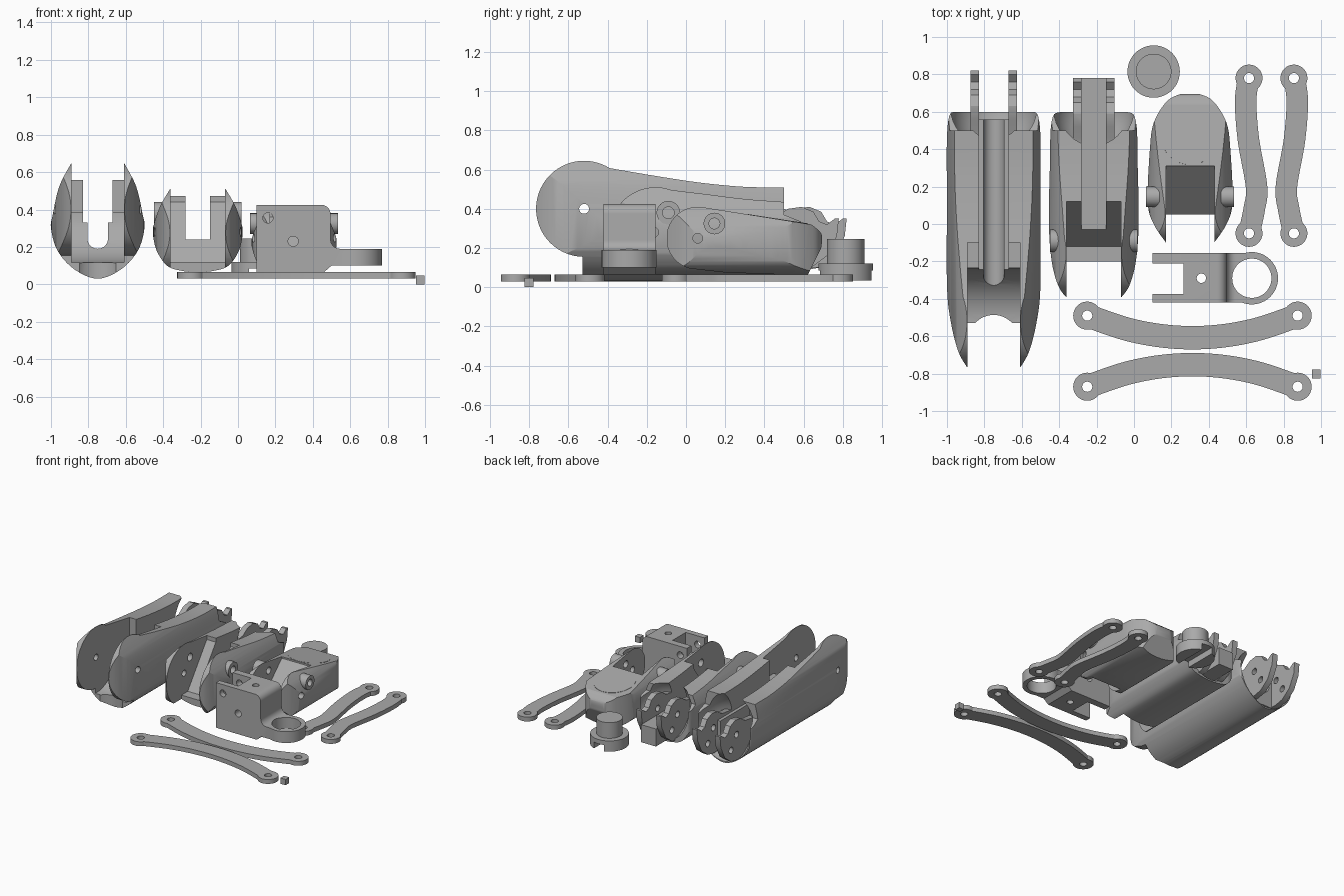
import bpy, bmesh, math
from mathutils import Matrix

cube = bpy.data.objects.get("Cube")
if cube:
    bpy.data.objects.remove(cube, do_unlink=True)

grey = bpy.data.materials.new("plain_grey")
grey.use_nodes = True
grey.diffuse_color = (0.4, 0.4, 0.4, 1)
grey.node_tree.nodes["Principled BSDF"].inputs["Base Color"].default_value = (0.4, 0.4, 0.4, 1)


# ---- helpers ----
def add_object(name, bm):
    bmesh.ops.recalc_face_normals(bm, faces=bm.faces)
    mesh = bpy.data.meshes.new(name)
    bm.to_mesh(mesh)
    bm.free()
    ob = bpy.data.objects.new(name, mesh)
    bpy.context.collection.objects.link(ob)
    return ob


def prism(axis, pts, lo, hi, name="cutter"):
    """Extrude a 2D outline along an axis; the outline uses the other two axes in order."""
    place = {"x": lambda a, b, t: (t, a, b),
             "y": lambda a, b, t: (a, t, b),
             "z": lambda a, b, t: (a, b, t)}[axis]
    bm = bmesh.new()
    ends = [[bm.verts.new(place(a, b, t)) for a, b in pts] for t in (lo, hi)]
    n = len(pts)
    for ring in ends:
        bm.faces.new(ring)
    for i in range(n):
        j = (i + 1) % n
        bm.faces.new((ends[0][i], ends[0][j], ends[1][j], ends[1][i]))
    return add_object(name, bm)


def arc(cx, cy, r, start=0, end=360, n=48):
    steps = n if end - start == 360 else n + 1
    ang = [math.radians(start + (end - start) * i / n) for i in range(steps)]
    return [(cx + r * math.cos(a), cy + r * math.sin(a)) for a in ang]


def rod(axis, a, b, r, lo, hi, name="cutter"):
    return prism(axis, arc(a, b, r), lo, hi, name)


def box(x0, x1, y0, y1, z0, z1):
    return prism("z", [(x0, y0), (x1, y0), (x1, y1), (x0, y1)], z0, z1)


def ellipsoid(centre, radii):
    bm = bmesh.new()
    bmesh.ops.create_uvsphere(bm, u_segments=40, v_segments=24, radius=1,
                              matrix=Matrix.Translation(centre) @ Matrix.Diagonal((*radii, 1)))
    return add_object("cutter", bm)


def combine(ob, other, op="DIFFERENCE"):
    mod = ob.modifiers.new("bool", "BOOLEAN")
    mod.operation, mod.solver, mod.object = op, "EXACT", other
    with bpy.context.temp_override(object=ob, active_object=ob):
        bpy.ops.object.modifier_apply(modifier=mod.name)
    bpy.data.objects.remove(other, do_unlink=True)


def spline(pts, n=5):
    """Smooth open curve through the points."""
    p = [pts[0]] + pts + [pts[-1]]
    out = []
    for i in range(1, len(p) - 2):
        for k in range(n):
            t = k / n
            out.append(tuple(0.5 * (2 * b + (c - a) * t + (2 * a - 5 * b + 4 * c - d) * t * t
                                    + (3 * b - a - 3 * c + d) * t ** 3)
                             for a, b, c, d in zip(p[i - 1], p[i], p[i + 1], p[i + 2])))
    return out + [pts[-1]]


def symmetric(cx, half):
    full = half + [(-a, b) for a, b in reversed(half[:-1])]
    return [(cx + a, b) for a, b in spline(full)]


def finish(ob):
    ob.data.materials.clear()
    ob.data.materials.append(grey)
    for face in ob.data.polygons:
        face.material_index = 0
    for other in bpy.context.selected_objects:
        other.select_set(False)
    ob.select_set(True)
    bpy.context.view_layer.objects.active = ob
    bpy.ops.object.shade_smooth_by_angle(angle=math.radians(28))


def hull(name, cx, section, plan, side):
    """Rounded shell: cross-section, plan and side outlines intersected."""
    ob = prism("y", symmetric(cx, section), -1, 1, name)
    combine(ob, prism("z", symmetric(cx, plan), -1, 1), "INTERSECT")
    combine(ob, prism("x", side, -2, 2), "INTERSECT")
    return ob


def lugs(ob, cx, inner, outer, dy):
    """Pair of hooked hinge plates at the rear."""
    pts = [(0.33, 0.1), (0.33, 0.34), (0.5, 0.36), (0.56, 0.4), (0.63, 0.41), (0.69, 0.385),
           (0.72, 0.335), (0.76, 0.32), (0.8, 0.35), (0.82, 0.35), (0.81, 0.26),
           (0.76, 0.16), (0.68, 0.1), (0.6, 0.085)]
    for s in (-1, 1):
        lo, hi = sorted((cx + s * inner, cx + s * outer))
        plate = prism("x", [(y + dy, z) for y, z in pts], lo, hi)
        for y, z in ((0.61, 0.29), (0.68, 0.19)):
            combine(plate, rod("x", y + dy, z, 0.025, lo - 0.1, hi + 0.1))
        combine(ob, plate, "UNION")


def bosses(ob, cx, y, z, r):
    for s in (-1, 1):
        lo, hi = sorted((cx + s * 0.165, cx + s * 0.235))
        combine(ob, rod("x", y, z, r, lo, hi), "UNION")
    combine(ob, rod("x", y, z, r * 0.5, cx - 0.4, cx + 0.4))


# ---- long finger segment ----
cx = -0.75
side = (arc(-0.52, 0.4, 0.245, 58, 268) + [(-0.53, 0), (0.6, 0), (0.6, 0.35), (0.5, 0.4)]
        + spline([(0.5, 0.51), (0.3, 0.512), (0.06, 0.535), (-0.2, 0.575)]))
seg = hull("long_segment", cx,
           [(0.14, 0.65), (0.205, 0.525), (0.24, 0.375), (0.25, 0.3), (0.215, 0.18),
            (0.125, 0.08), (0, 0.03)],
           [(0.14, -0.77), (0.19, -0.68), (0.23, -0.52), (0.25, -0.33), (0.25, 0.1),
            (0.245, 0.54), (0.18, 0.6), (0, 0.6)], side)
combine(seg, ellipsoid((cx, 0.63, 0.31), (0.235, 0.27, 0.27)))
lugs(seg, cx, 0.08, 0.125, 0)
combine(seg, box(cx - 0.08, cx + 0.08, 0.3, 0.56, 0.08, 0.33), "UNION")
combine(seg, rod("x", -0.52, 0.4, 0.285, cx - 0.14, cx + 0.14))
combine(seg, box(cx - 0.14, cx + 0.14, -1, -0.53, 0, 1))
combine(seg, box(cx - 0.14, cx + 0.14, -1, -0.1, 0.385, 1))
combine(seg, box(cx - 0.08, cx + 0.08, -1, 1, 0.33, 1))
combine(seg, prism("y", arc(cx, 0.245, 0.055, 180, 360, 16) + [(cx + 0.055, 1), (cx - 0.055, 1)], -1, 1))
combine(seg, rod("z", cx, -0.62, 0.134, -0.1, 0.3))
combine(seg, rod("x", -0.52, 0.4, 0.025, -1.2, -0.3))
finish(seg)

# ---- middle finger segment ----
cx = -0.215
side = (arc(-0.155, 0.275, 0.235, 70, 258) + [(-0.2, 0), (0.6, 0), (0.6, 0.33), (0.5, 0.37)]
        + spline([(0.5, 0.435), (0.3, 0.45), (0.1, 0.475)]))
seg = hull("middle_segment", cx,
           [(0.145, 0.515), (0.2, 0.42), (0.235, 0.32), (0.24, 0.27), (0.22, 0.18),
            (0.165, 0.1), (0.09, 0.073), (0, 0.065)],
           [(0.145, -0.395), (0.19, -0.33), (0.225, -0.2), (0.24, 0), (0.235, 0.3),
            (0.225, 0.55), (0.17, 0.6), (0, 0.6)], side)
combine(seg, ellipsoid((cx, 0.61, 0.31), (0.215, 0.23, 0.235)))
lugs(seg, cx, 0.065, 0.11, -0.04)
combine(seg, box(cx - 0.065, cx + 0.065, 0.3, 0.78, 0.1, 0.24), "UNION")
combine(seg, box(cx - 0.145, cx + 0.145, -1, -0.2, 0, 1))
combine(seg, prism("x", [(-0.3, 0.118), (-0.12, 0.118), (0.12, 0.44), (0.12, 1), (-0.3, 1)],
                   cx - 0.145, cx + 0.145))
combine(seg, box(cx - 0.065, cx + 0.065, -1, 1, 0.24, 1))
bosses(seg, cx, -0.09, 0.38, 0.06)
combine(seg, rod("x", -0.165, 0.28, 0.025, cx - 0.4, cx + 0.4))
finish(seg)

# ---- fingertip ----
cx = 0.3
side = (arc(0.06, 0.25, 0.16, 82, 255) + [(0.2, 0.075), (0.62, 0.06), (0.69, 0.2)]
        + spline([(0.69, 0.2), (0.692, 0.27), (0.64, 0.32)])[1:])
tip = hull("fingertip", cx,
           [(0.125, 0.42), (0.185, 0.345), (0.225, 0.25), (0.226, 0.2), (0.19, 0.11),
            (0.1, 0.07), (0, 0.06)],
           [(0.125, -0.105), (0.195, 0), (0.227, 0.12), (0.215, 0.4), (0.195, 0.54),
            (0.13, 0.65), (0.065, 0.69), (0, 0.7)], side)
combine(tip, box(cx - 0.13, cx + 0.13, -1, 0.05, 0, 1))
combine(tip, prism("x", [(0, 0.11), (0.05, 0.11), (0.31, 0.36), (0.31, 1), (0, 1)],
                   cx - 0.13, cx + 0.13))
bosses(tip, cx, 0.145, 0.325, 0.055)
combine(tip, rod("x", 0.06, 0.25, 0.025, cx - 0.4, cx + 0.4))
finish(tip)

pad = rod("z", 0, 0, 0.155, -0.006, 0.002, "fingertip_pad")
pad.location = (cx, 0.47, 0.347)
pad.rotation_euler.x = -math.atan2(0.09, 0.58)
finish(pad)

# ---- mounting bracket with ring ----
bracket = prism("y", [(0.1, 0.065), (0.46, 0.065), (0.5, 0.1), (0.63, 0.1), (0.63, 0.19)]
                + arc(0.545, 0.24, 0.05, -90, -180, 8)[::1]
                + arc(0.445, 0.375, 0.05, 0, 90, 8) + [(0.1, 0.425)], -0.42, -0.155, "mount_bracket")
combine(bracket, rod("z", 0.63, -0.29, 0.14, 0.1, 0.19), "UNION")
combine(bracket, rod("z", 0.63, -0.29, 0.105, 0, 0.24))
combine(bracket, box(0, 0.265, -0.375, -0.21, 0, 1))
combine(bracket, rod("z", 0.36, -0.29, 0.025, 0, 1))
for x, z in ((0.16, 0.355), (0.295, 0.23)):
    combine(bracket, rod("y", x, z, 0.027, -1, 0))
finish(bracket)

# ---- stepped cap with slot underneath ----
cap = rod("z", 0.105, 0.815, 0.14, 0.035, 0.12, "stepped_cap")
combine(cap, rod("z", 0.105, 0.815, 0.095, 0.1, 0.245), "UNION")
combine(cap, box(0.06, 0.15, 0.5, 1.2, 0, 0.085))
finish(cap)


# ---- flat link arms ----
def link(name, path, width, r):
    curve = spline(path, 8)
    left, right = [], []
    for i, (x, y) in enumerate(curve):
        a, b = curve[max(i - 1, 0)], curve[min(i + 1, len(curve) - 1)]
        dx, dy = b[0] - a[0], b[1] - a[1]
        k = width / 2 / math.hypot(dx, dy)
        left.append((x - dy * k, y + dx * k))
        right.append((x + dy * k, y - dx * k))
    ob = prism("z", left + right[::-1], 0.03, 0.065, name)
    for x, y in (path[0], path[-1]):
        combine(ob, rod("z", x, y, r, 0.03, 0.065), "UNION")
        combine(ob, rod("z", x, y, 0.027, 0, 0.1))
    finish(ob)


wavy = [(0.615, 0.78), (0.597, 0.66), (0.612, 0.45), (0.655, 0.2), (0.643, 0.08), (0.615, -0.05)]
link("wavy_link_right", wavy, 0.115, 0.072)
link("wavy_link_left", [(1.47 - x, y) for x, y in wavy], 0.115, 0.072)

bowed = [(0.3125 + 0.5625 * t, -0.608 + 0.118 * t * t) for t in (-1, -0.6, -0.2, 0.2, 0.6, 1)]
link("bowed_link_back", bowed, 0.125, 0.075)
link("bowed_link_front", [(x, -1.36 - y) for x, y in bowed], 0.125, 0.075)

# ---- small test block ----
block = box(0.952, 0.998, -0.825, -0.779, 0, 0.046)
block.name = "small_block"
finish(block)
